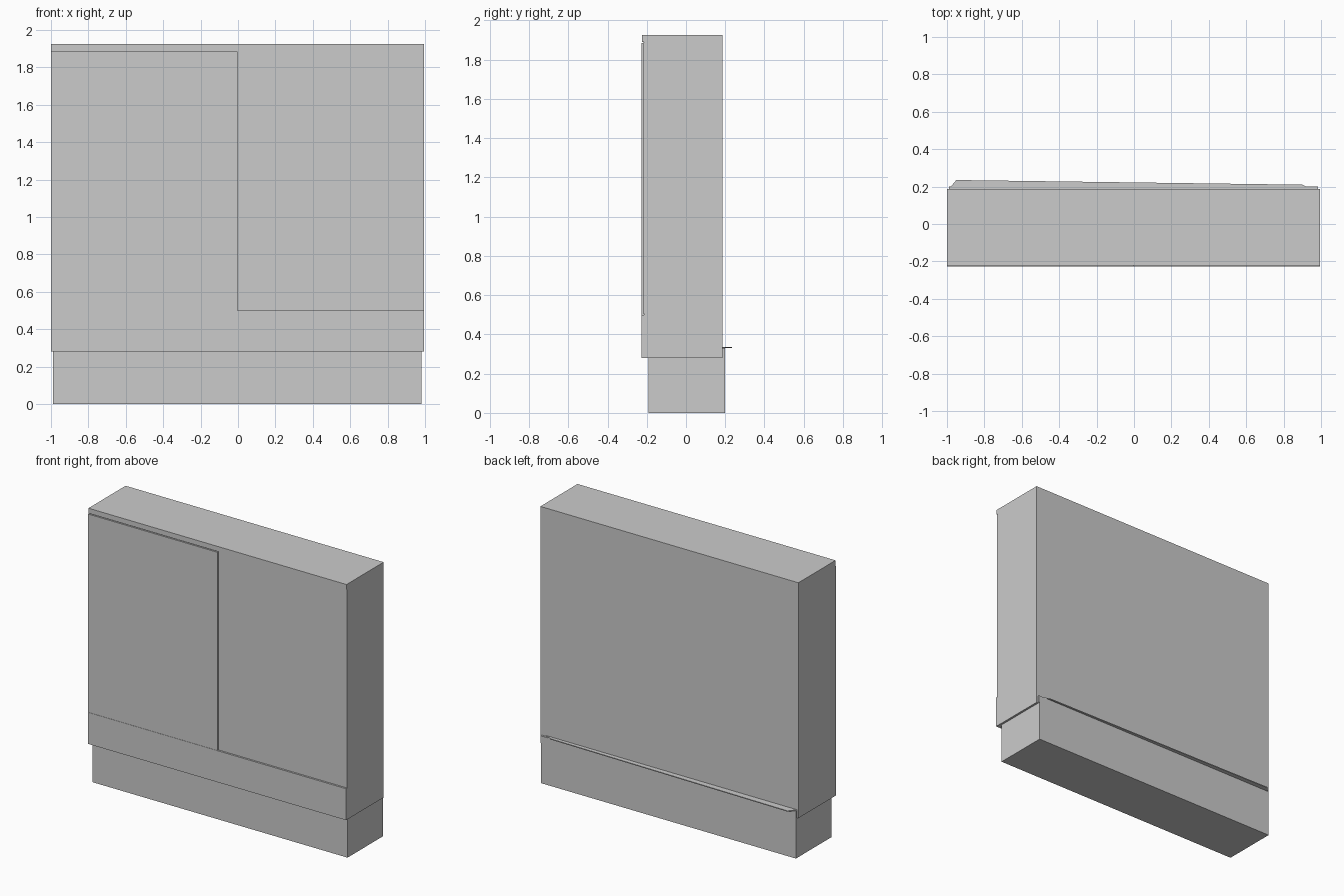
import bpy, bmesh

if "Cube" in bpy.data.objects:
    bpy.data.objects.remove(bpy.data.objects["Cube"])


def prism(name, outline, z0, z1, open_sides=(), open_top=False, open_bottom=False):
    """Extrude an xy outline from z0 to z1, leaving hidden sides open."""
    bm = bmesh.new()
    lo = [bm.verts.new((x, y, z0)) for x, y in outline]
    hi = [bm.verts.new((x, y, z1)) for x, y in outline]
    n = len(outline)
    for i in range(n):
        if i not in open_sides:
            j = (i + 1) % n
            bm.faces.new((lo[i], lo[j], hi[j], hi[i]))
    if not open_top:
        bm.faces.new(hi)
    if not open_bottom:
        bm.faces.new(lo[::-1])
    me = bpy.data.meshes.new(name)
    bm.to_mesh(me)
    bm.free()
    ob = bpy.data.objects.new(name, me)
    bpy.context.collection.objects.link(ob)
    return ob


def rect(x0, x1, y0, y1):
    # Side 0 is the front, side 2 the back
    return [(x0, y0), (x1, y0), (x1, y1), (x0, y1)]


L, R = -1.0, 0.995
FACE = -0.215   # carcass front plane, behind the fronts

# Main cabinet body
prism("carcass", rect(L, R, FACE, 0.187), 0.28, 1.925)

# Recessed base, rising slightly up the back
prism("plinth", rect(-0.99, 0.98, -0.19, 0.2), 0, 0.28, open_top=True)
prism("back_base_strip", rect(-0.99, 0.985, 0.187, 0.2), 0.28, 0.33,
      open_sides=(0,), open_bottom=True)

# Thin tapering ledge on top of the back strip
prism("back_ledge", [(-0.99, 0.187), (0.95, 0.187), (0.9, 0.21), (-0.95, 0.235)],
      0.33, 0.336, open_sides=(0,))

# Doors, drawer front and top rail, open on the hidden side
fronts = {
    "left_door": (L, -0.002, 0.5, 1.885, -0.226),
    "right_door": (0.003, R, 0.506, 1.888, -0.219),
    "drawer_front": (L, R, 0.28, 0.5, -0.228),
    "top_rail": (L, R, 1.89, 1.925, -0.223),
}
for name, (x0, x1, z0, z1, y) in fronts.items():
    prism(name, rect(x0, x1, y, FACE), z0, z1, open_sides=(2,))
